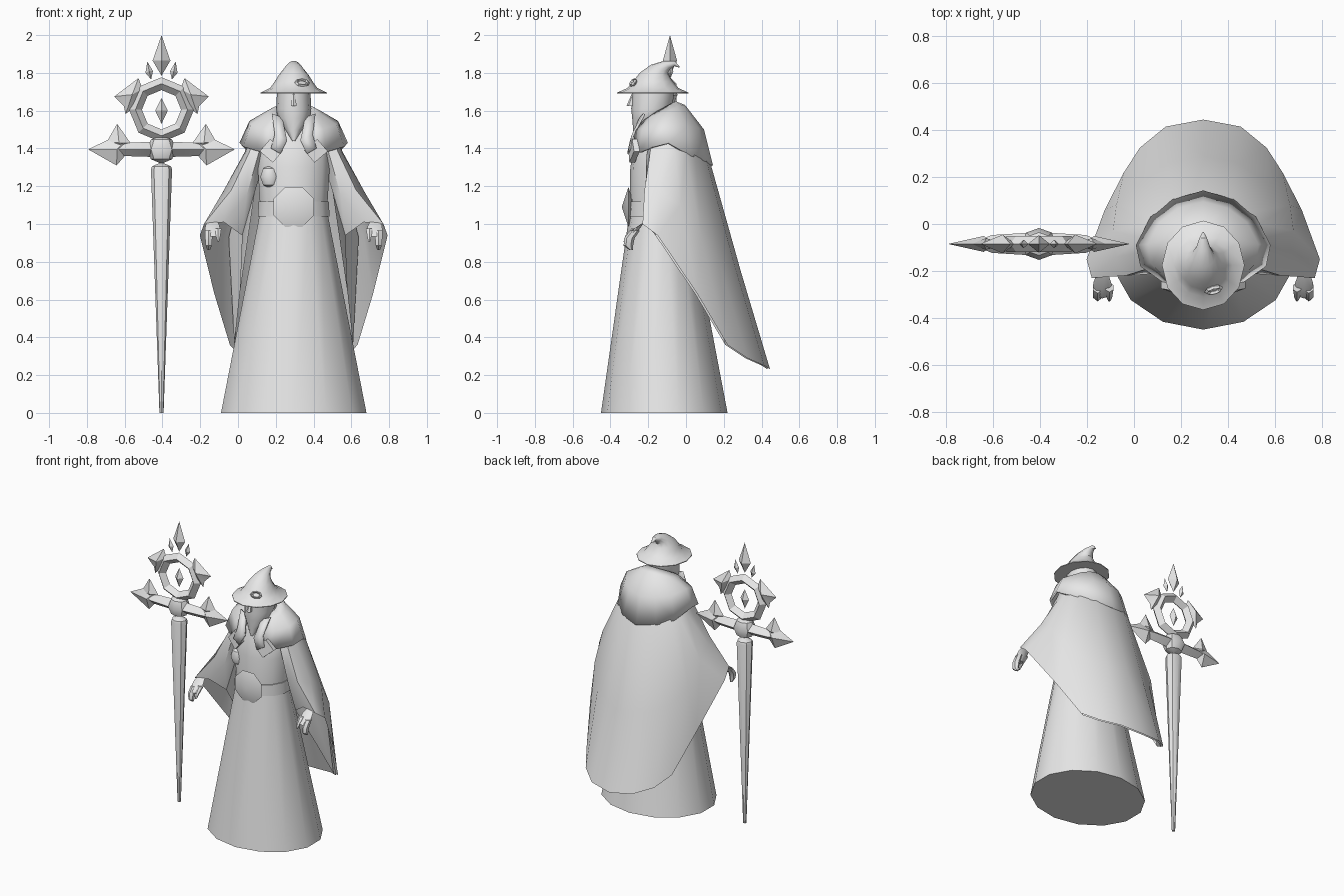
import bpy
from math import sin, cos, pi, radians

if "Cube" in bpy.data.objects:
    bpy.data.objects.remove(bpy.data.objects["Cube"])

CX = 0.295                    # centre of the robed figure
STAFF = (-0.405, -0.085, 0)   # foot of the staff
grey = bpy.data.materials.new("plain grey")
grey.diffuse_color = (0.8, 0.8, 0.8, 1)
grey.use_nodes = True
grey.node_tree.nodes["Principled BSDF"].inputs["Base Color"].default_value = grey.diffuse_color


def make(name, verts, faces, base=(CX, 0, 0), mirror=False, angle=40, thick=0):
    me = bpy.data.meshes.new(name)
    me.from_pydata(verts, [], faces)
    me.validate()
    me.materials.append(grey)
    me.shade_smooth()
    me.set_sharp_from_angle(angle=radians(angle))
    ob = bpy.data.objects.new(name, me)
    ob.location = base
    bpy.context.collection.objects.link(ob)
    if thick:
        m = ob.modifiers.new("thickness", 'SOLIDIFY')
        m.thickness, m.offset = thick, -1
    if mirror:
        ob.modifiers.new("mirror", 'MIRROR')
    return ob


def loft(name, rings, n, x=0, **kw):
    """Capped stack of ellipses: (y, z, rx, ry, optional backward tilt)."""
    verts, faces = [], []
    for y, z, rx, ry, *tilt in rings:
        a = radians(tilt[0]) if tilt else 0
        for i in range(n):
            t = 2 * pi * i / n - pi / 2
            verts.append((x + rx * cos(t), y + ry * sin(t) * cos(a), z - ry * sin(t) * sin(a)))
    for r in range(len(rings) - 1):
        for i in range(n):
            j = (i + 1) % n
            faces.append((r * n + i, r * n + j, r * n + n + j, r * n + n + i))
    last = (len(rings) - 1) * n
    faces += [tuple(reversed(range(n))), tuple(range(last, last + n))]
    return make(name, verts, faces, **kw)


def ball(name, y, z, rx, ry, rz, n, **kw):
    """Faceted ellipsoid."""
    steps = [radians(a) for a in range(-88, 89, 44)]
    return loft(name, [(y, z + rz * sin(a), rx * cos(a), ry * cos(a)) for a in steps], n, **kw)


def sheet(name, cols, **kw):
    """Mirrored cloth through columns of points, each running from top to hem."""
    n = len(cols[0])
    verts = [p for c in cols for p in c]
    faces = [(c * n + r, c * n + n + r, c * n + n + r + 1, c * n + r + 1)
             for c in range(len(cols) - 1) for r in range(n - 1)]
    return make(name, verts, faces, mirror=True, **kw)


def gem(name, outline, depth, base=STAFF, mirror=False, centre=None):
    """Flat outline in x-z, raised to a point in front and behind."""
    n = len(outline)
    cx, cz = centre or (sum(p[0] for p in outline) / n, sum(p[1] for p in outline) / n)
    verts = [(x, 0, z) for x, z in outline] + [(cx, -depth, cz), (cx, depth, cz)]
    faces = []
    for i in range(n):
        j = (i + 1) % n
        faces += [(i, j, n), (j, i, n + 1)]
    return make(name, verts, faces, base=base, mirror=mirror, angle=20)


def ring(name, major, minor, base, squash=1, turn=(0, 0, 0)):
    """Eight-sided ring in the x-z plane with a four-sided section."""
    verts, faces = [], []
    for i in range(8):
        t = i * pi / 4
        for k in range(4):
            r = major + minor * cos(k * pi / 2)
            verts.append((r * cos(t), minor * sin(k * pi / 2), squash * r * sin(t)))
            faces.append((i * 4 + k, i * 4 + (k + 1) % 4,
                          (i + 1) % 8 * 4 + (k + 1) % 4, (i + 1) % 8 * 4 + k))
    make(name, verts, faces, base=base, angle=30).rotation_euler = [radians(a) for a in turn]


# Robe with belt and upper body
loft("robe", [(-.115, 0, .395, .335), (-.14, 1.04, .187, .162)], 14)
loft("belt", [(-.14, 1.04, .195, .168), (-.14, 1.12, .19, .165)], 14)
loft("upper_body", [(-.14, 1.1, .183, .158), (-.14, 1.3, .195, .155),
                    (-.13, 1.42, .19, .14), (-.12, 1.54, .13, .1)], 14)

# Cloak: shoulder, middle and hem points from the centre back to the sleeve front
cloak = [
    [(0, .13, 1.32), (0, .29, .75), (0, .445, .23)],
    [(.12, .11, 1.33), (.15, .26, .77), (.16, .415, .25)],
    [(.2, .05, 1.36), (.28, .17, .82), (.27, .325, .29)],
    [(.24, 0, 1.38), (.37, .08, .93), (.338, .22, .36)],
    [(.26, -.06, 1.38), (.385, -.03, 1.1), (.42, .06, .63)],
    [(.255, -.12, 1.38), (.375, -.14, 1.17), (.497, -.15, .94)],
    [(.235, -.19, 1.38), (.33, -.22, 1.18), (.475, -.23, 1.0)],
    [(.19, -.21, 1.36), (.25, -.215, 1.15), (.37, -.215, 1.01)]]
# The lining repeats the back columns, drawn in towards the body
inset = [.98, .98, .97, .93, .68, .55]
lining = [[(x * f, y - .012, z) for x, y, z in col] for col, f in zip(cloak, inset)]
cloak += reversed(lining)
for col in cloak:
    x, y, z = col[0]
    col.insert(0, (x * .72, y * .5 - .06, z + .17))
sheet("cloak", cloak, angle=50)

# Shoulder mantle: oval neck, bulging middle, pointed hem at the back
hem = [(0, .143, 1.31), (.13, .105, 1.33), (.225, .03, 1.36), (.287, -.09, 1.43),
       (.268, -.18, 1.41), (.17, -.25, 1.38), (.1, -.285, 1.38)]
mantle = []
for i, (x, y, z) in enumerate(hem):
    a = i * radians(25)
    tx, ty, tz = .145 * sin(a), -.12 + .115 * cos(a), 1.59 + .04 * cos(a)
    mid = ((tx + x) * .55, -.12 + (ty + y + .24) * .57, (tz + z) / 2 + .03)
    mantle.append([(tx * .65, -.15 + (ty + .15) * .65, tz + .02), (tx, ty, tz), mid, (x, y, z)])
sheet("mantle", mantle, thick=.015, angle=50)

# Lapel straps ending in square tabs
sheet("lapel", [[(.06, -.235, 1.56), (.035, -.285, 1.44), (.07, -.3, 1.37)],
                [(.115, -.215, 1.58), (.1, -.275, 1.47), (.12, -.29, 1.4)]], thick=.012)
tab = [(.11, -.3, 1.325), (.18, -.275, 1.385), (.125, -.285, 1.45), (.055, -.305, 1.39)]
make("lapel_tab", tab + [(x, y + .03, z) for x, y, z in tab],
     [(0, 1, 2, 3), (7, 6, 5, 4)] + [(i, i + 4, (i + 1) % 4 + 4, (i + 1) % 4) for i in range(4)],
     mirror=True)

# Belt medallion and round chest charm
corners = [pi / 8 + i * pi / 4 for i in range(8)]
gem("medallion", [(.115 * cos(a), 1.09 + .115 * sin(a)) for a in corners], .035,
    base=(CX, -.305, 0))
ball("chest_charm", -.235, 1.25, .055, .05, .062, 10, x=-.125)

# Bearded head and nose
loft("head", [(-.265, 1.44, .008, .01), (-.235, 1.5, .045, .045), (-.2, 1.56, .085, .085),
              (-.18, 1.61, .093, .11), (-.175, 1.71, .088, .11)], 12)
loft("nose", [(-.295, 1.625, .018, .02), (-.275, 1.69, .008, .012)], 6)

# Pointed hat with a tip curling backwards, and its buckle
loft("hat", [(-.176, 1.69, .176, .19), (-.176, 1.695, .176, .19), (-.175, 1.72, .125, .135),
             (-.175, 1.755, .1, .105), (-.165, 1.79, .078, .08, 8), (-.14, 1.822, .052, .05, 25),
             (-.1, 1.842, .03, .027, 55), (-.06, 1.85, .016, .014, 90),
             (-.035, 1.83, .003, .003, 130)], 12)
ring("hat_buckle", .032, .01, (CX + .045, -.28, 1.748), .6, (-35, 0, 15))

# Hands: palm with curled fingers and thumb
loft("palm", [(-.205, 1.02, .022, .02, -30), (-.25, .99, .038, .03, -30),
              (-.28, .955, .04, .03, -20), (-.295, .935, .03, .022)], 8, x=.43, mirror=True)
loft("fingers", [(-.27, .965, .022, .025), (-.3, .925, .022, .028),
                 (-.305, .885, .018, .025), (-.29, .862, .008, .01)], 6, x=.45, mirror=True)
loft("thumb", [(-.27, .975, .02, .02), (-.305, .94, .014, .016),
               (-.325, .905, .005, .006)], 6, x=.4, mirror=True)

# Staff: tapering pole and faceted hub
loft("staff_pole", [(0, 0, .011, .011), (0, 1.29, .056, .05), (0, 1.305, .05, .045),
                    (0, 1.325, .005, .005)], 8, base=STAFF)
ball("staff_hub", 0, 1.395, .078, .068, .075, 8, base=STAFF)

# Crossbar with barbed arrow ends
arm = [(.04, .048, .04), (.2, .038, .035), (.27, .01, .02)]
make("staff_arm", [p for x, y, h in arm for p in
                   ((x, -y, 1.395), (x, 0, 1.395 + h), (x, y, 1.395), (x, 0, 1.395 - h))],
     [(r * 4 + k, r * 4 + (k + 1) % 4, r * 4 + 4 + (k + 1) % 4, r * 4 + 4 + k)
      for r in range(2) for k in range(4)], base=STAFF, mirror=True, angle=30)
gem("arrow_head", [(.388, 1.395), (.265, 1.455), (.19, 1.44), (.19, 1.365), (.238, 1.31)],
    .034, mirror=True, centre=(.235, 1.395))
gem("arrow_spike", [(.235, 1.53), (.165, 1.43), (.22, 1.4), (.29, 1.435)],
    .025, mirror=True, centre=(.225, 1.43))

# Ring with side wings and floating crystals
ring("staff_ring", .138, .034, (STAFF[0], STAFF[1], 1.605))
gem("ring_wing", [(.25, 1.675), (.122, 1.772), (.1, 1.715), (.145, 1.62), (.19, 1.582),
                  (.2, 1.625)], .04, mirror=True, centre=(.155, 1.685))
for name, z, low, high, w in (("top_crystal", 1.865, 1.785, 2.0, .047),
                              ("inner_crystal", 1.6, 1.53, 1.667, .033)):
    gem(name, [(0, low), (w, z), (0, high), (-w, z)], w * .8, centre=(0, z))
gem("side_crystal", [(.055, 1.765), (.085, 1.8), (.075, 1.86), (.045, 1.81)], .018, mirror=True)
